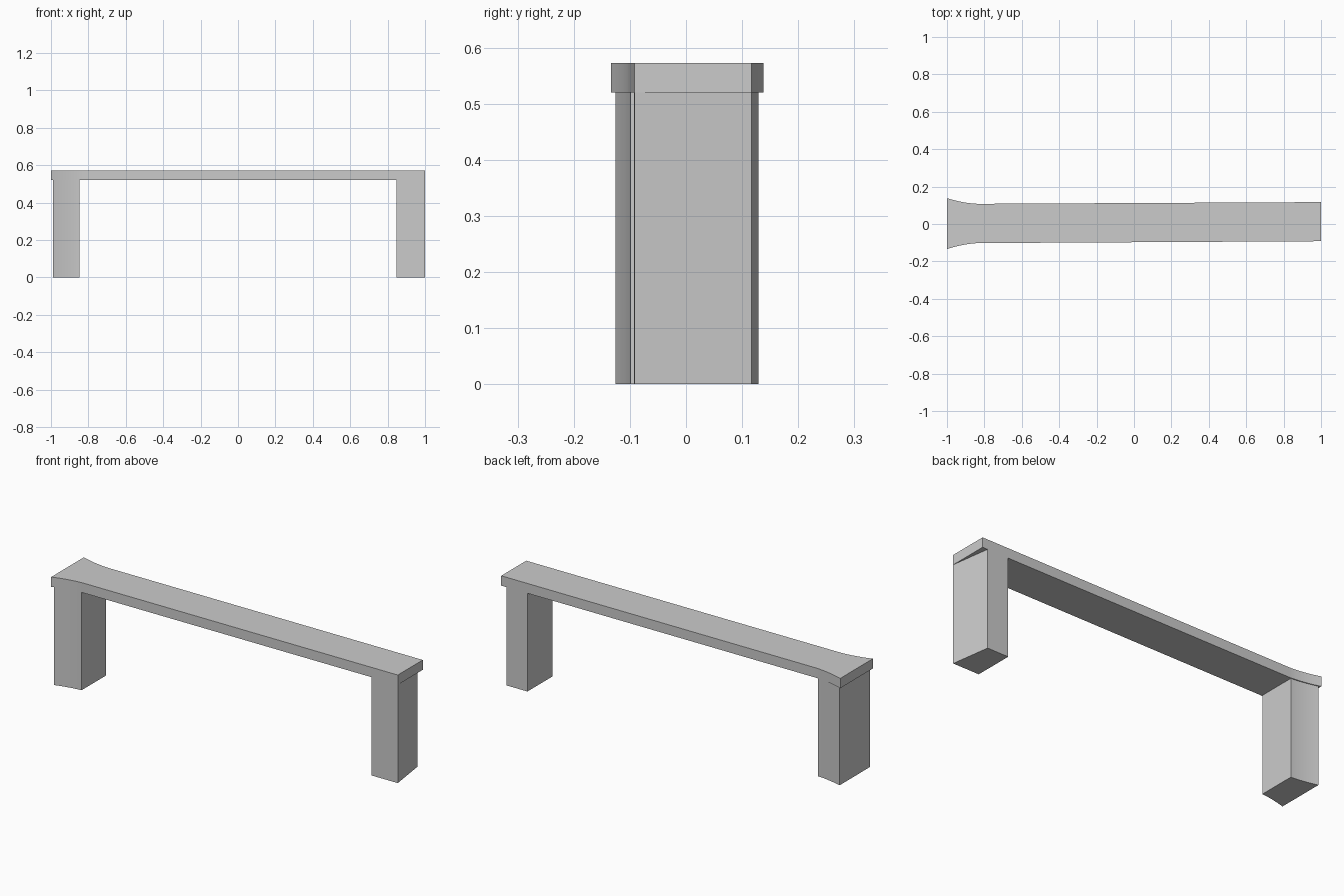
import bpy, bmesh

cube = bpy.data.objects.get("Cube")
if cube:
    bpy.data.objects.remove(cube, do_unlink=True)

grey = bpy.data.materials.new("plain grey")
grey.use_nodes = True
colour = (0.6, 0.6, 0.6, 1)
grey.diffuse_color = colour
grey.node_tree.nodes["Principled BSDF"].inputs["Base Color"].default_value = colour

DECK_BOTTOM, DECK_TOP = 0.52, 0.572
LEG_INNER = 0.847
FLARE_START = -0.83


def edge_y(x, side):
    """Plan outline: a slightly skewed strip that flares at one end."""
    t = (x + 1) / 2
    straight = 0.107 + 0.01 * t if side > 0 else -0.103 + 0.011 * t
    flare = max(0, (FLARE_START - x) / (FLARE_START + 1))
    return straight + side * 0.031 * flare ** 1.7


def stations(x0, x1, steps):
    return [x0 + (x1 - x0) * i / steps for i in range(steps + 1)]


def slab(name, front_xs, back_xs, z0, z1):
    """Extrude the plan outline between two heights."""
    outline = [(x, edge_y(x, -1)) for x in front_xs]
    outline += [(x, edge_y(x, 1)) for x in reversed(back_xs)]
    bm = bmesh.new()
    face = bm.faces.new([bm.verts.new((x, y, z0)) for x, y in outline])
    result = bmesh.ops.extrude_face_region(bm, geom=[face])
    for v in result["geom"]:
        if isinstance(v, bmesh.types.BMVert):
            v.co.z = z1
    bmesh.ops.recalc_face_normals(bm, faces=bm.faces[:])
    mesh = bpy.data.meshes.new(name)
    bm.to_mesh(mesh)
    bm.free()
    mesh.materials.append(grey)
    obj = bpy.data.objects.new(name, mesh)
    bpy.context.collection.objects.link(obj)
    bpy.ops.object.select_all(action="DESELECT")
    obj.select_set(True)
    bpy.context.view_layer.objects.active = obj
    bpy.ops.object.shade_smooth_by_angle(angle=0.5)
    return obj


# Long top with one flared end
deck_xs = stations(-1, FLARE_START, 10) + [1]
slab("deck", deck_xs, deck_xs, DECK_BOTTOM, DECK_TOP)

# Flared leg, set in slightly under the deck
flared_xs = stations(-0.99, -LEG_INNER, 10)
flared_leg = slab("flared_leg", flared_xs, flared_xs, 0, DECK_BOTTOM)
for v in flared_leg.data.vertices:
    v.co.y *= 0.96

# Straight leg with a skewed outer face
slab("straight_leg", [LEG_INNER, 1], [LEG_INNER, 0.97], 0, DECK_BOTTOM)
